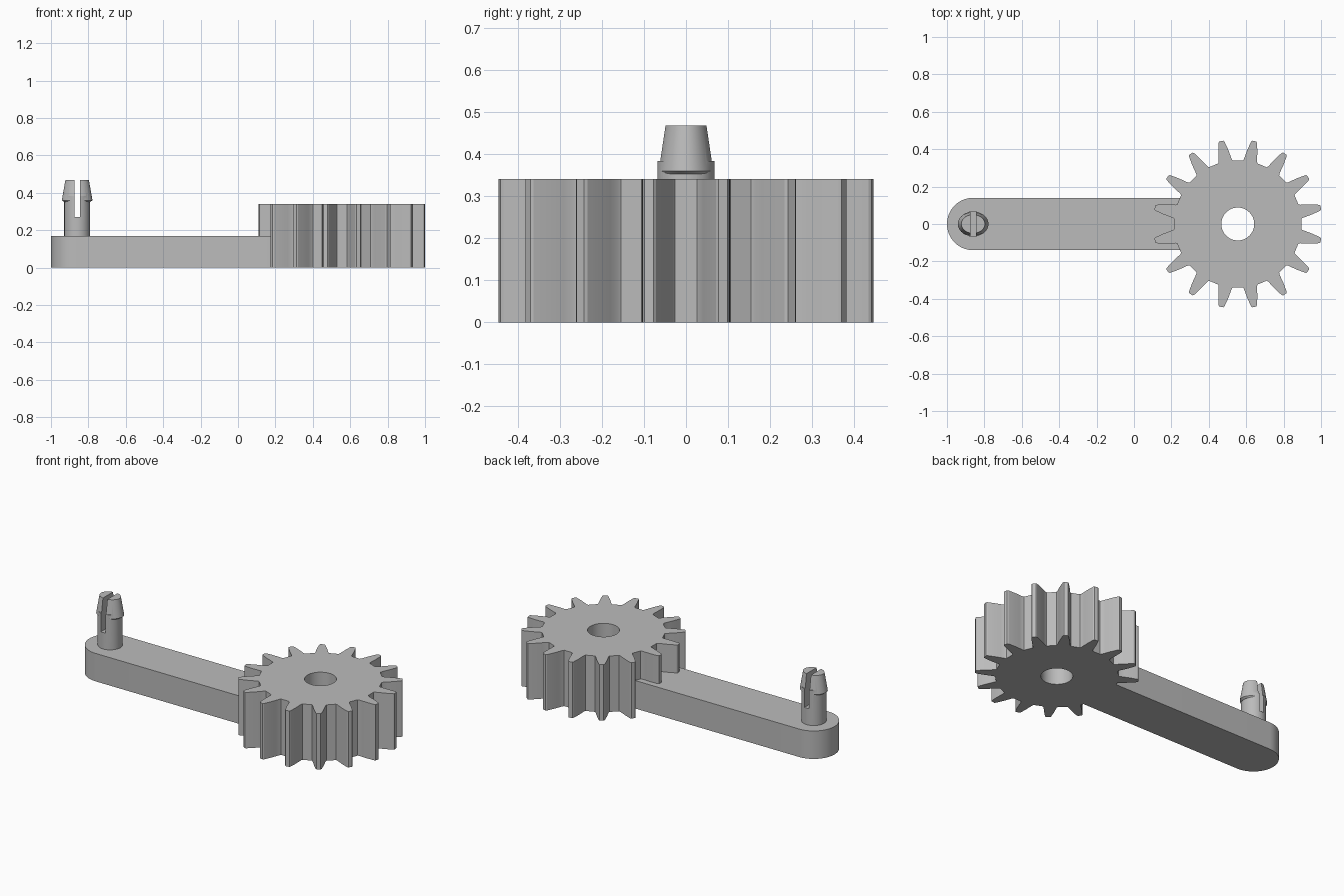
import bpy, bmesh, math
from mathutils import Vector

cube = bpy.data.objects.get("Cube")
if cube:
    bpy.data.objects.remove(cube, do_unlink=True)

GREY = (0.5, 0.5, 0.5, 1)
grey = bpy.data.materials.new("plain grey")
grey.use_nodes = True
grey.diffuse_color = GREY
grey.node_tree.nodes["Principled BSDF"].inputs["Base Color"].default_value = GREY

GEAR_X, PEG_X = 0.555, -0.86
TEETH = 16


def loft(name, rings):
    """Closed solid through rings of 3D points, all with equal counts."""
    bm = bmesh.new()
    loops = [[bm.verts.new(p) for p in ring] for ring in rings]
    n = len(loops[0])
    for low, high in zip(loops, loops[1:]):
        for i in range(n):
            j = (i + 1) % n
            bm.faces.new((low[i], low[j], high[j], high[i]))
    bm.faces.new(loops[0][::-1])
    bm.faces.new(loops[-1])
    mesh = bpy.data.meshes.new(name)
    bm.to_mesh(mesh)
    bm.free()
    mesh.materials.append(grey)
    obj = bpy.data.objects.new(name, mesh)
    bpy.context.collection.objects.link(obj)
    return obj


def extrude(name, outline, z0, z1):
    return loft(name, [[(x, y, z) for x, y in outline] for z in (z0, z1)])


def ellipse(cx, rx, ry, z, n=48):
    angles = [math.tau * i / n for i in range(n)]
    return [(cx + rx * math.cos(a), ry * math.sin(a), z) for a in angles]


def combine(target, other, operation):
    mod = target.modifiers.new(operation.lower(), "BOOLEAN")
    mod.operation, mod.solver, mod.object = operation, "EXACT", other
    bpy.context.view_layer.objects.active = target
    bpy.ops.object.modifier_apply(modifier=mod.name)
    bpy.data.objects.remove(other, do_unlink=True)


def smooth(obj, degrees):
    bpy.ops.object.select_all(action="DESELECT")
    obj.select_set(True)
    bpy.context.view_layer.objects.active = obj
    bpy.ops.object.shade_smooth_by_angle(angle=math.radians(degrees))


# Gear: one tooth flank as (radius, half width), mirrored and repeated
flank = [(0.338, 0.040), (0.346, 0.036), (0.37, 0.032), (0.40, 0.027),
         (0.43, 0.020), (0.446, 0.016), (0.452, 0.011)]
tooth = [(r, -w) for r, w in flank] + [(r, w) for r, w in reversed(flank)]
outline = []
for k in range(TEETH):
    a = math.tau * (k + 0.5) / TEETH
    out, side = Vector((math.cos(a), math.sin(a))), Vector((-math.sin(a), math.cos(a)))
    outline += [Vector((GEAR_X, 0)) + out * r + side * w for r, w in tooth]
gear = extrude("gear", outline, 0, 0.34)
combine(gear, loft("gear_bore", [ellipse(GEAR_X, 0.088, 0.088, z) for z in (-0.1, 0.5)]),
        "DIFFERENCE")

# Arm: flat bar with a rounded free end, running into the gear body
arc = [math.pi / 2 + math.pi * i / 32 for i in range(33)]
bar = [(PEG_X + 0.14 * math.cos(a), 0.14 * math.sin(a)) for a in arc]
arm = extrude("arm", bar + [(0.3, -0.14), (0.3, 0.14)], 0, 0.17)

# Snap peg: round shaft, oval tapered head and a slot between the prongs
peg = loft("snap_peg", [ellipse(PEG_X, 0.069, 0.069, z) for z in (0.15, 0.383)])
head = loft("peg_head", [ellipse(PEG_X, rx, ry, z) for rx, ry, z in
                         ((0.07, 0.064, 0.352), (0.082, 0.066, 0.36), (0.063, 0.05, 0.468))])
combine(peg, head, "UNION")
slot = [(PEG_X + sx * 0.015, sy * 0.2) for sx, sy in ((-1, -1), (1, -1), (1, 1), (-1, 1))]
combine(peg, extrude("peg_slot", slot, 0.27, 0.6), "DIFFERENCE")

# Join the arm and gear into one clean solid
combine(gear, arm, "UNION")
gear.name = "gear_with_arm"
smooth(gear, 20)
smooth(peg, 20)
